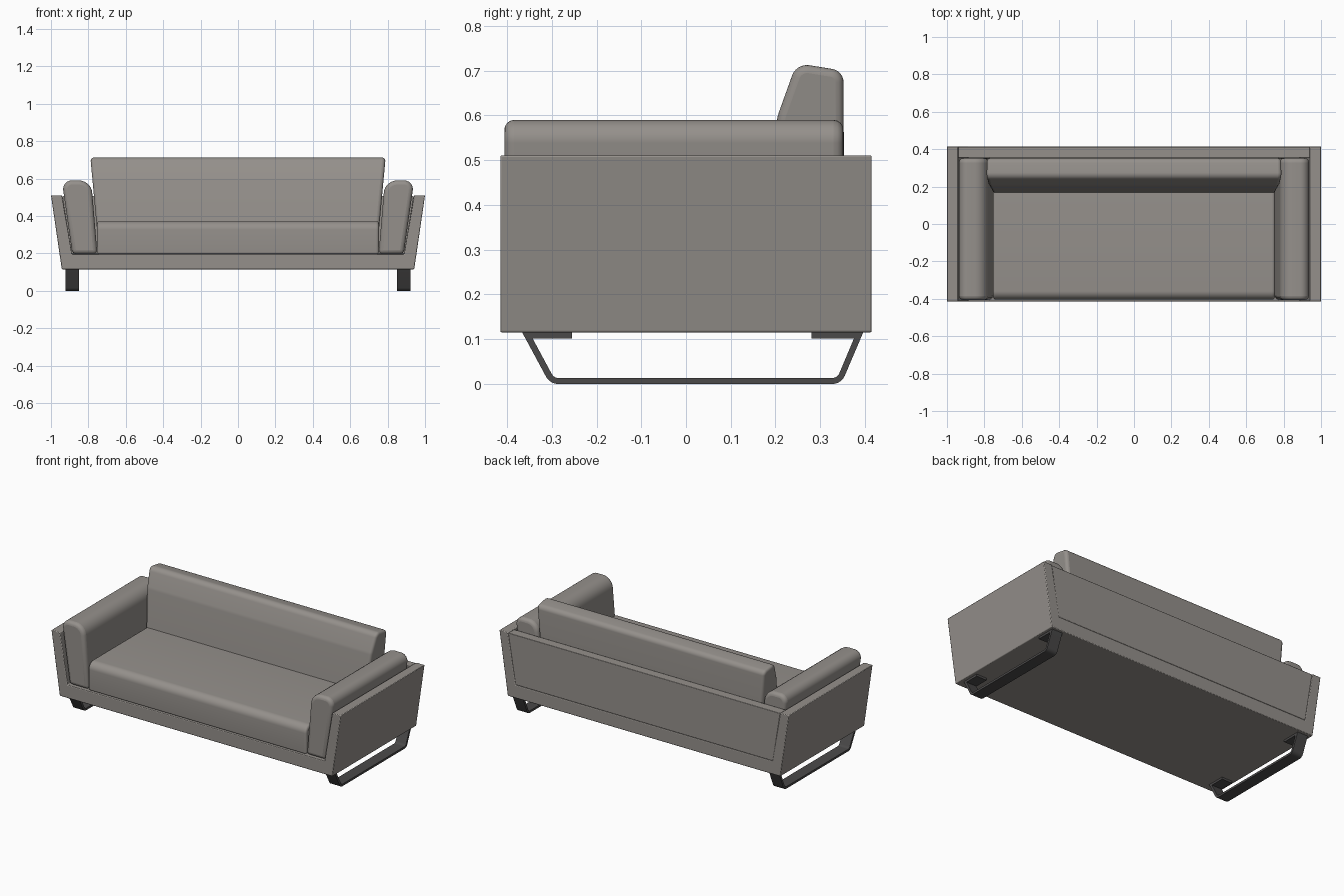
import bpy, bmesh, math
from mathutils import Vector

if "Cube" in bpy.data.objects:
    bpy.data.objects.remove(bpy.data.objects["Cube"])

def material(name, rgb):
    m = bpy.data.materials.new(name)
    m.diffuse_color = (*rgb, 1)
    m.use_nodes = True
    m.node_tree.nodes["Principled BSDF"].inputs["Base Color"].default_value = m.diffuse_color
    return m

fabric = material("warm grey upholstery", (0.30, 0.28, 0.26))
metal = material("dark metal", (0.07, 0.068, 0.068))

def rounded(corners, n=5):
    """Closed 2D outline; each corner is (a, b, radius)."""
    out = []
    for i, (a, b, r) in enumerate(corners):
        p = Vector((a, b))
        if r == 0:
            out.append(p)
            continue
        d1 = (Vector(corners[i - 1][:2]) - p).normalized()
        d2 = (Vector(corners[(i + 1) % len(corners)][:2]) - p).normalized()
        half = d1.angle(d2) / 2
        t = r / math.tan(half)
        c = p + (d1 + d2).normalized() * r / math.sin(half)
        s, e = p + d1 * t - c, p + d2 * t - c
        for k in range(n + 1):
            out.append(c + s.lerp(e, k / n).normalized() * r)
    return out

def solid(name, rings, mat, bevel=0.0, segs=3):
    """Join two matching outlines into a closed solid with softened edges."""
    bm = bmesh.new()
    a, b = [[bm.verts.new(p) for p in ring] for ring in rings]
    n = len(a)
    bm.faces.new(a)
    bm.faces.new(b[::-1])
    for i in range(n):
        j = (i + 1) % n
        bm.faces.new((a[j], a[i], b[i], b[j]))
    bmesh.ops.recalc_face_normals(bm, faces=bm.faces)
    me = bpy.data.meshes.new(name)
    bm.to_mesh(me)
    bm.free()
    me.materials.append(mat)
    ob = bpy.data.objects.new(name, me)
    bpy.context.collection.objects.link(ob)
    if bevel:
        m = ob.modifiers.new("soft edges", 'BEVEL')
        m.width, m.segments, m.angle_limit = bevel, segs, math.radians(32)
        m.use_clamp_overlap = False
    bpy.ops.object.select_all(action='DESELECT')
    ob.select_set(True)
    bpy.context.view_layer.objects.active = ob
    bpy.ops.object.shade_smooth_by_angle(angle=math.radians(40))
    return ob

def along_y(name, outline, y0, y1, mat, **kw):
    return solid(name, [[(p[0], y, p[1]) for p in outline] for y in (y0, y1)], mat, **kw)

def along_x(name, outline, half0, half1, mat, **kw):
    return solid(name, [[(h(p[1]) if callable(h) else h, p[0], p[1]) for p in outline]
                        for h in (half0, half1)], mat, **kw)

# Splayed U-shaped shell: base and two side panels
half = [(0.942, 0.115), (1.0, 0.511), (0.941, 0.511), (0.888, 0.196)]
along_y("frame_shell", half + [(-x, z) for x, z in reversed(half)], -0.415, 0.415,
        fabric, bevel=0.004, segs=2)

# Back panel fitted between the side panels
along_y("back_panel", [(0.890, 0.197), (0.940, 0.508), (-0.940, 0.508), (-0.890, 0.197)],
        0.355, 0.413, fabric, bevel=0.003, segs=2)

# Padded armrests
arm = [(0.752, 0.197, 0.0), (0.886, 0.197, 0.0), (0.942, 0.59, 0.045), (0.785, 0.59, 0.07)]
for side, s in (("left", -1), ("right", 1)):
    outline = [(s * p.x, p.y) for p in rounded(arm, 6)]
    along_y(side + "_armrest", outline, -0.406, 0.352, fabric, bevel=0.022, segs=4)

# Seat cushion
seat = rounded([(-0.404, 0.197, 0.01), (0.30, 0.197, 0.01), (0.30, 0.372, 0.03), (-0.404, 0.372, 0.045)], 6)
along_x("seat_cushion", seat, -0.753, 0.753, fabric, bevel=0.012)

# Back cushion: leaning front, wider towards the top
back = rounded([(0.14, 0.20, 0.02), (0.354, 0.20, 0.01), (0.352, 0.70, 0.03),
                (0.247, 0.717, 0.035), (0.205, 0.60, 0.10)], 6)
width = lambda z: 0.742 + 0.046 * (z - 0.2) / 0.5
along_x("back_cushion", back, lambda z: -width(z), width, fabric, bevel=0.018, segs=4)

# Sled legs: bent flat strap plus mounting tabs
outer = [(-0.366, 0.115, 0), (-0.304, 0.0, 0.03), (0.347, 0.0, 0.03), (0.396, 0.115, 0)]
inner = [(0.381, 0.115, 0), (0.338, 0.013, 0.018), (-0.295, 0.013, 0.018), (-0.350, 0.115, 0)]
strap = rounded(outer + inner, 5)
for side, s in (("left", -1), ("right", 1)):
    along_x(side + "_sled_leg", strap, s * 0.85, s * 0.922, metal)
    for end, y0, y1 in (("front", -0.358, -0.255), ("rear", 0.28, 0.387)):
        tab = [(y0, 0.102), (y1, 0.102), (y1, 0.116), (y0, 0.116)]
        along_x(f"{side}_{end}_leg_tab", tab, s * 0.85, s * 0.922, metal)
